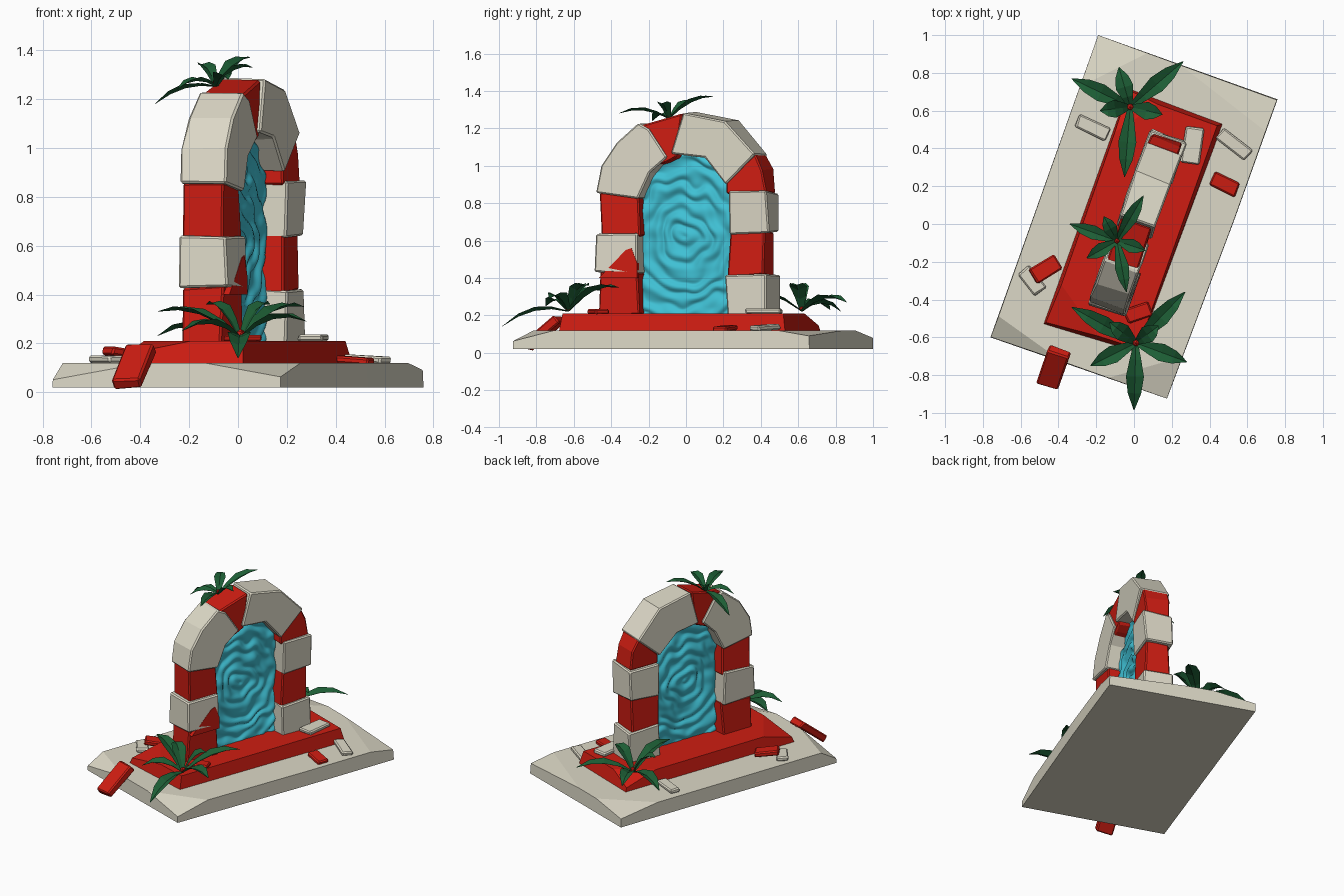
import bpy, bmesh, random
from math import sin, cos, pi, radians, sqrt
from mathutils import Vector, Matrix, noise

if "Cube" in bpy.data.objects:
    bpy.data.objects.remove(bpy.data.objects["Cube"])

random.seed(4)
TURN = radians(-19.7)              # the whole ruin is turned about z
R = Matrix.Rotation(TURN, 4, 'Z')


def material(name, rgb):
    m = bpy.data.materials.new(name)
    m.diffuse_color = (*rgb, 1)
    m.use_nodes = True
    m.node_tree.nodes["Principled BSDF"].inputs["Base Color"].default_value = m.diffuse_color
    return m


CREAM = material("cream_stone", (0.72, 0.69, 0.57))
RED = material("red_stone", (0.62, 0.012, 0.006))
GREEN = material("leaf_green", (0.012, 0.11, 0.035))
WATER = material("water_blue", (0.05, 0.53, 0.66))


def finish(bm, name, mat, bevel=0):
    bmesh.ops.recalc_face_normals(bm, faces=bm.faces)
    me = bpy.data.meshes.new(name)
    bm.to_mesh(me)
    bm.free()
    ob = bpy.data.objects.new(name, me)
    bpy.context.collection.objects.link(ob)
    me.materials.append(mat)
    if bevel:
        b = ob.modifiers.new("worn_edges", 'BEVEL')
        b.width, b.segments = bevel, 1
        b.limit_method, b.angle_limit = 'ANGLE', radians(40)
    return ob


def slab(name, low, high, z0, z1, mat, chips):
    """Slab from a lower and upper outline, with corners sliced off by planes."""
    bm = bmesh.new()
    a = [bm.verts.new((x, y, z0)) for x, y in low]
    b = [bm.verts.new((x, y, z1)) for x, y in high]
    bm.faces.new(a)
    bm.faces.new(b)
    n = len(a)
    for i in range(n):
        bm.faces.new((a[i], a[(i + 1) % n], b[(i + 1) % n], b[i]))
    for p in chips:
        p = [Vector(q) for q in p]
        no = (p[1] - p[0]).cross(p[2] - p[0]).normalized()
        if no.dot(Vector((0, 0, z0)) - p[0]) > 0:
            no = -no
        cut = bmesh.ops.bisect_plane(bm, geom=bm.verts[:] + bm.edges[:] + bm.faces[:],
                                     plane_co=p[0], plane_no=no, clear_outer=True)
        edges = [e for e in cut['geom_cut'] if isinstance(e, bmesh.types.BMEdge)]
        if edges:
            bmesh.ops.contextual_create(bm, geom=edges)
    return finish(bm, name, mat)


def stone(name, pts, mat, depth=0.18, off=0.0, jitter=0.006, bevel=0.008):
    """Arch stone: side-view outline (y, z) given thickness across the arch."""
    bm = bmesh.new()
    rings = []
    for s in (-1, 1):
        ring = []
        for y, z in pts:
            j = [random.uniform(-jitter, jitter) for _ in range(3)]
            p = R @ Vector((0.012 + off + s * depth / 2 + j[0], (y + 0.03) / 0.941 + j[1], z + j[2]))
            ring.append(bm.verts.new(p))
        rings.append(ring)
        bm.faces.new(ring)
    n = len(pts)
    for i in range(n):
        k = (i + 1) % n
        bm.faces.new((rings[0][i], rings[0][k], rings[1][k], rings[1][i]))
    return finish(bm, name, mat, bevel)


def rubble(name, loc, size, rot, mat):
    bm = bmesh.new()
    bmesh.ops.create_cube(bm, size=1)
    for v in bm.verts:
        v.co = Vector([c * s * random.uniform(0.9, 1.05) for c, s in zip(v.co, size)])
    ob = finish(bm, name, mat, 0.008)
    ob.location = loc
    ob.rotation_euler = [radians(a) for a in rot]


# Base slab and red step
slab("base_slab", [(-.19, 1), (.76, .66), (.19, -.93), (-.76, -.60)],
     [(-.19, 1), (.755, .655), (.19, -.93), (-.755, -.595)], .02, .12, CREAM,
     [[(.19, -.93, .06), (-.05, -.79, .12), (.27, -.70, .12)],
      [(-.76, -.60, .05), (-.70, -.50, .12), (-.42, -.70, .12)],
      [(.54, .05, .12), (.25, -.72, .12), (.44, -.22, .03)],
      [(.30, .80, .12), (.62, .55, .12), (.76, .66, .09)],
      [(-.19, 1, .08), (-.30, .72, .12), (.0, .87, .12)]])
slab("red_step", [(-.03, .72), (.47, .53), (.02, -.68), (-.48, -.53)],
     [(-.03, .69), (.44, .52), (.02, -.66), (-.45, -.51)], .11, .21, RED,
     [[(-.48, -.53, .15), (-.40, -.30, .21), (-.20, -.58, .21)],
      [(-.03, .70, .15), (-.11, .48, .21), (.12, .63, .21)]])


def pillar_block(name, y0, y1, z0, z1, mat, depth):
    stone(name, [(y0, z0), (y1, z0), (y1, z1), (y0, z1)], mat, depth, jitter=0.01)


# Pillars: three alternating blocks on each side
pillar_block("left_block_low", -.46, -.25, .20, .43, RED, .17)
pillar_block("left_block_mid", -.48, -.25, .425, .645, CREAM, .21)
pillar_block("left_block_high", -.455, -.25, .63, .86, RED, .17)
pillar_block("right_block_low", .22, .44, .20, .425, CREAM, .20)
pillar_block("right_block_mid", .23, .42, .41, .65, RED, .17)
pillar_block("right_block_high", .23, .44, .64, .86, CREAM, .20)
stone("left_broken_patch", [(-.455, .40), (-.25, .40), (-.25, .48), (-.28, .56), (-.31, .55)],
      RED, .03, .097, 0, 0)

# Curved arch stones
stone("arch_left", [(-.475, .86), (-.45, 1.0), (-.37, 1.12), (-.25, 1.23), (-.19, 1.20),
                    (-.10, 1.05), (-.19, .96), (-.25, .82)], CREAM, .20)
stone("arch_keystone", [(-.245, 1.22), (-.02, 1.28), (-.05, 1.05), (-.11, 1.02), (-.17, 1.0)],
      RED, .17)
stone("arch_top_right", [(-.07, 1.06), (-.01, 1.285), (.22, 1.24), (.38, 1.06), (.22, .905),
                         (.10, 1.04)], CREAM, .20)
stone("arch_right", [(.22, .91), (.37, 1.06), (.41, .98), (.43, .85), (.22, .85)], RED, .17)

# Rippled water sheet filling the arch
bm = bmesh.new()
NX, NZ = 56, 90
grid = []
for i in range(NZ + 1):
    z = .20 + .86 * i / NZ
    t = max(0, (z - .80) / .27)
    w = .27 * sqrt(max(0.04, 1 - t * t))
    row = []
    for k in range(NX + 1):
        v = w * (2 * k / NX - 1) + .012
        d = sqrt(v * v + (z - .62) ** 2)
        n = noise.noise(Vector((v * 9, z * 9, 3)))
        wave = .009 * sin(d * 78 + n * 4.5) + .009 * noise.noise(Vector((v * 6, z * 13, 8)))
        row.append(bm.verts.new(R @ Vector((.012 + wave, v, z))))
    grid.append(row)
for a, b in zip(grid, grid[1:]):
    for k in range(NX):
        bm.faces.new((a[k], a[k + 1], b[k + 1], b[k])).smooth = True
water = finish(bm, "water_sheet", WATER)
sol = water.modifiers.new("thickness", 'SOLIDIFY')
sol.thickness, sol.offset = .01, 0

# Fallen stones
for i, (loc, size, rot, mat) in enumerate([
        ((-.22, .51, .135), (.18, .075, .03), (0, 0, -25), CREAM),
        ((.53, .42, .135), (.20, .075, .03), (0, 3, -38), CREAM),
        ((.31, .42, .222), (.10, .20, .03), (0, 0, -8), CREAM),
        ((.48, .21, .13), (.15, .08, .03), (0, 4, -25), RED),
        ((-.47, -.24, .16), (.16, .09, .035), (0, 8, 32), RED),
        ((-.54, -.30, .135), (.15, .08, .03), (0, 0, -52), CREAM),
        ((.02, -.47, .22), (.14, .08, .03), (0, 0, 20), RED),
        ((-.12, .22, .16), (.09, .30, .06), (0, -8, -20), RED),
        ((-.425, -.76, .108), (.125, .25, .05), (39, 0, -19), RED)]):
    rubble(f"fallen_stone_{i + 1}", loc, size, rot, mat)


def plant(name, centre, tips, width, lift):
    """Rosette of folded leaves arching from the centre to each tip."""
    c = Vector(centre)
    bm = bmesh.new()
    for tip in tips:
        tip = Vector(tip)
        mid = c.lerp(tip, .5) + Vector((0, 0, lift))
        side = (tip - c).cross(Vector((0, 0, 1))).normalized()
        prev = None
        for t, f in ((0, .25), (.25, .65), (.5, 1), (.75, .75), (1, .04)):
            p = (1 - t) ** 2 * c + 2 * t * (1 - t) * mid + t * t * tip
            h = width * f / 2
            up = Vector((0, 0, h * .45))
            sec = [bm.verts.new(q) for q in (p - side * h + up, p, p + side * h + up)]
            if prev:
                for k in (0, 1):
                    bm.faces.new((prev[k], prev[k + 1], sec[k + 1], sec[k]))
            prev = sec
    finish(bm, name, GREEN)
    bm = bmesh.new()
    bmesh.ops.create_icosphere(bm, subdivisions=1, radius=width * .2,
                               matrix=Matrix.Translation(c + Vector((0, 0, .02))))
    finish(bm, name + "_bud", RED)


# Plants: one at each end and one on top
plant("front_plant", (.01, -.63, .22),
      [(-.33, -.44, .33), (.27, -.36, .35), (.28, -.73, .29), (0, -.985, .14),
       (-.23, -.75, .25), (-.13, -.52, .36), (.13, -.54, .36)], .095, .09)
plant("back_plant", (-.02, .62, .22),
      [(-.33, .77, .23), (-.08, .83, .22), (.26, .86, .27), (.15, .58, .36),
       (-.05, .25, .32), (-.18, .60, .36)], .095, .09)
plant("top_plant", (-.09, -.09, 1.25),
      [(-.34, 0, 1.18), (.05, .15, 1.37), (.06, -.14, 1.33), (-.04, -.36, 1.28),
       (-.25, -.18, 1.24), (-.16, .04, 1.34)], .075, .06)
